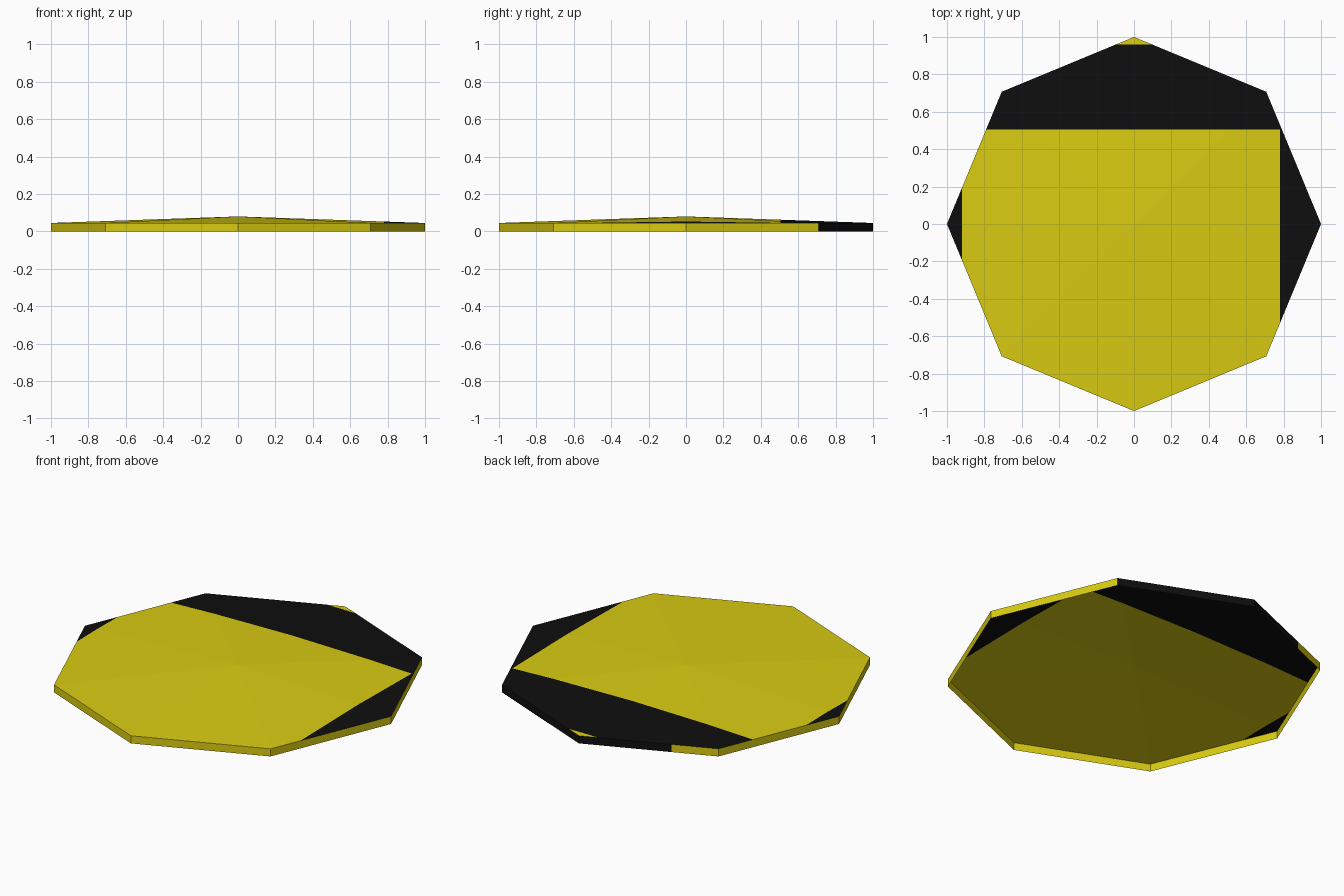
import bpy, bmesh, math
from mathutils import Vector

if "Cube" in bpy.data.objects:
    bpy.data.objects.remove(bpy.data.objects["Cube"])

RIM_Z, APEX_Z, SIDES = 0.045, 0.08, 8


def material(name, rgb):
    m = bpy.data.materials.new(name)
    m.diffuse_color = (*rgb, 1)
    m.use_nodes = True
    m.node_tree.nodes["Principled BSDF"].inputs["Base Color"].default_value = m.diffuse_color
    return m


# Octagonal open-bottomed shell: low cone on a thin rim wall
bm = bmesh.new()
angles = [2 * math.pi * i / SIDES for i in range(SIDES)]
low = [bm.verts.new((math.cos(a), math.sin(a), 0)) for a in angles]
high = [bm.verts.new((math.cos(a), math.sin(a), RIM_Z)) for a in angles]
apex = bm.verts.new((0, 0, APEX_Z))
for i in range(SIDES):
    j = (i + 1) % SIDES
    bm.faces.new((low[i], low[j], high[j], high[i]))
    bm.faces.new((high[i], high[j], apex))

# Cut the colour borders into the faces
for co, no in (((0, 0.505, 0), (0, 1, 0)), ((0, 0.96, 0), (0, 1, 0)),
               ((0.78, 0, 0), (1, 0, 0)), ((-0.92, 0, 0), (1, 0, 0)),
               ((-0.47, 0, 0), (1, 0, 0))):
    bmesh.ops.bisect_plane(bm, geom=bm.verts[:] + bm.edges[:] + bm.faces[:],
                           plane_co=Vector(co), plane_no=Vector(no))

# Black bands on the top, black back rim
bm.normal_update()
for f in bm.faces:
    c = f.calc_center_median()
    if abs(f.normal.z) > 0.5:
        black = 0.505 < c.y < 0.96 or (c.y < 0.505 and (c.x > 0.78 or c.x < -0.92))
    else:
        black = c.y > 0.708 and c.x > -0.47
    f.material_index = int(black)

mesh = bpy.data.meshes.new("shield_plate")
bm.to_mesh(mesh)
bm.free()
mesh.materials.append(material("yellow", (0.70, 0.60, 0.006)))
mesh.materials.append(material("black", (0.0045, 0.0045, 0.0045)))
bpy.context.collection.objects.link(bpy.data.objects.new("shield_plate", mesh))
